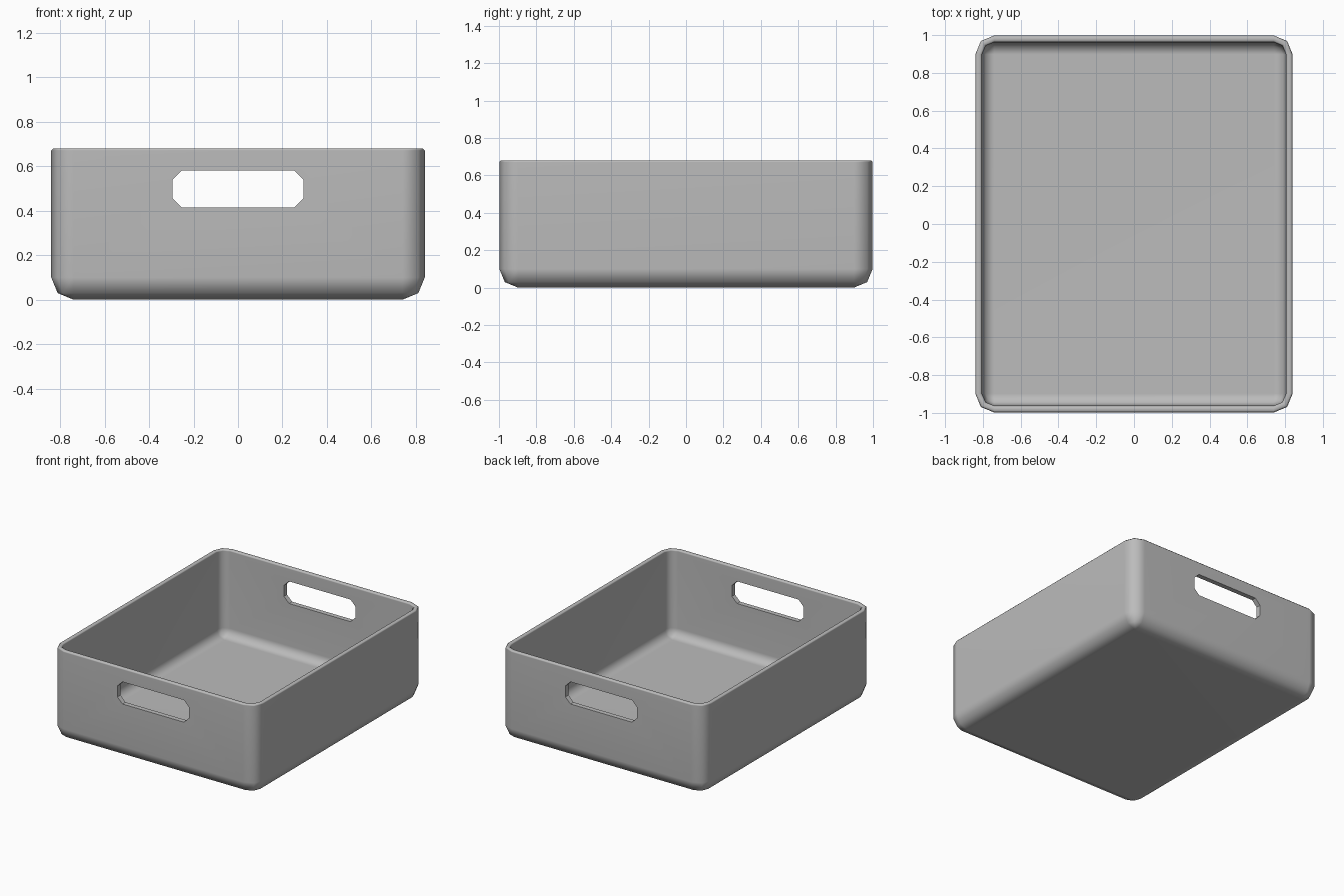
import bpy, bmesh
from math import sin, cos, pi

cube = bpy.data.objects.get("Cube")
if cube:
    bpy.data.objects.remove(cube, do_unlink=True)

HALF_X, HALF_Y, HEIGHT = 0.84, 0.998, 0.68
RADIUS, WALL, SEGMENTS = 0.1, 0.036, 2

# Material
grey = bpy.data.materials.new("Light grey plastic")
grey.use_nodes = True
grey.diffuse_color = (0.5, 0.5, 0.5, 1)
grey.node_tree.nodes["Principled BSDF"].inputs["Base Color"].default_value = grey.diffuse_color


def make_object(name, bm):
    bmesh.ops.recalc_face_normals(bm, faces=bm.faces)
    mesh = bpy.data.meshes.new(name)
    bm.to_mesh(mesh)
    bm.free()
    mesh.materials.append(grey)
    obj = bpy.data.objects.new(name, mesh)
    bpy.context.collection.objects.link(obj)
    return obj


def loft(name, rings):
    """Skin a list of equal point rings and cap both ends."""
    bm = bmesh.new()
    loops = [[bm.verts.new(p) for p in ring] for ring in rings]
    n = len(loops[0])
    for a, b in zip(loops, loops[1:]):
        for i in range(n):
            j = (i + 1) % n
            bm.faces.new((a[i], a[j], b[j], b[i]))
    bm.faces.new(loops[0])
    bm.faces.new(loops[-1])
    bmesh.ops.remove_doubles(bm, verts=bm.verts, dist=0.0005)
    return make_object(name, bm)


def rounded_ring(inset, z):
    r = max(RADIUS - inset, 0)
    cx, cy = HALF_X - RADIUS, HALF_Y - RADIUS
    ring = []
    for quarter, (sx, sy) in enumerate(((1, 1), (-1, 1), (-1, -1), (1, -1))):
        for k in range(SEGMENTS + 1):
            a = (quarter + k / SEGMENTS) * pi / 2
            ring.append((sx * cx + r * cos(a), sy * cy + r * sin(a), z))
    return ring


def floor_curve(offset):
    """Rounded floor edge, from the flat floor up to the wall."""
    r = RADIUS - offset
    angles = [k / SEGMENTS * pi / 2 for k in range(SEGMENTS + 1)]
    return [(RADIUS - r * sin(a), RADIUS - r * cos(a)) for a in angles]


# Open bin: outside, softened rim, inside
edge = 0.009
rim = [(0, HEIGHT - edge), (edge, HEIGHT), (WALL - edge, HEIGHT), (WALL, HEIGHT - edge)]
profile = floor_curve(0) + rim + floor_curve(WALL)[::-1]
bin_body = loft("storage_bin", [rounded_ring(d, z) for d, z in profile])

# Chamfered grip openings through both end walls
w, low, high, c = 0.295, 0.415, 0.58, 0.042
outline = [(-w + c, low), (w - c, low), (w, low + c), (w, high - c),
           (w - c, high), (-w + c, high), (-w, high - c), (-w, low + c)]
cutter = loft("grip_cutter", [[(x, y, z) for x, z in outline] for y in (-1.2, 1.2)])
cutter.hide_render = True

bpy.ops.object.select_all(action="DESELECT")
bin_body.select_set(True)
bpy.context.view_layer.objects.active = bin_body
cut = bin_body.modifiers.new("Grip openings", "BOOLEAN")
cut.operation = "DIFFERENCE"
cut.solver = "EXACT"
cut.object = cutter
bpy.ops.object.modifier_apply(modifier=cut.name)
bpy.data.objects.remove(cutter, do_unlink=True)

# Smooth rounded edges, crisp openings
bpy.ops.object.shade_smooth_by_angle(angle=0.87)
for edge_item in bin_body.data.edges:
    pts = [bin_body.data.vertices[i].co for i in edge_item.vertices]
    if all(abs(p.x) < w + 0.01 and low - 0.01 < p.z < high + 0.01 for p in pts):
        edge_item.use_edge_sharp = True
weighted = bin_body.modifiers.new("Weighted normals", "WEIGHTED_NORMAL")
weighted.keep_sharp = True
